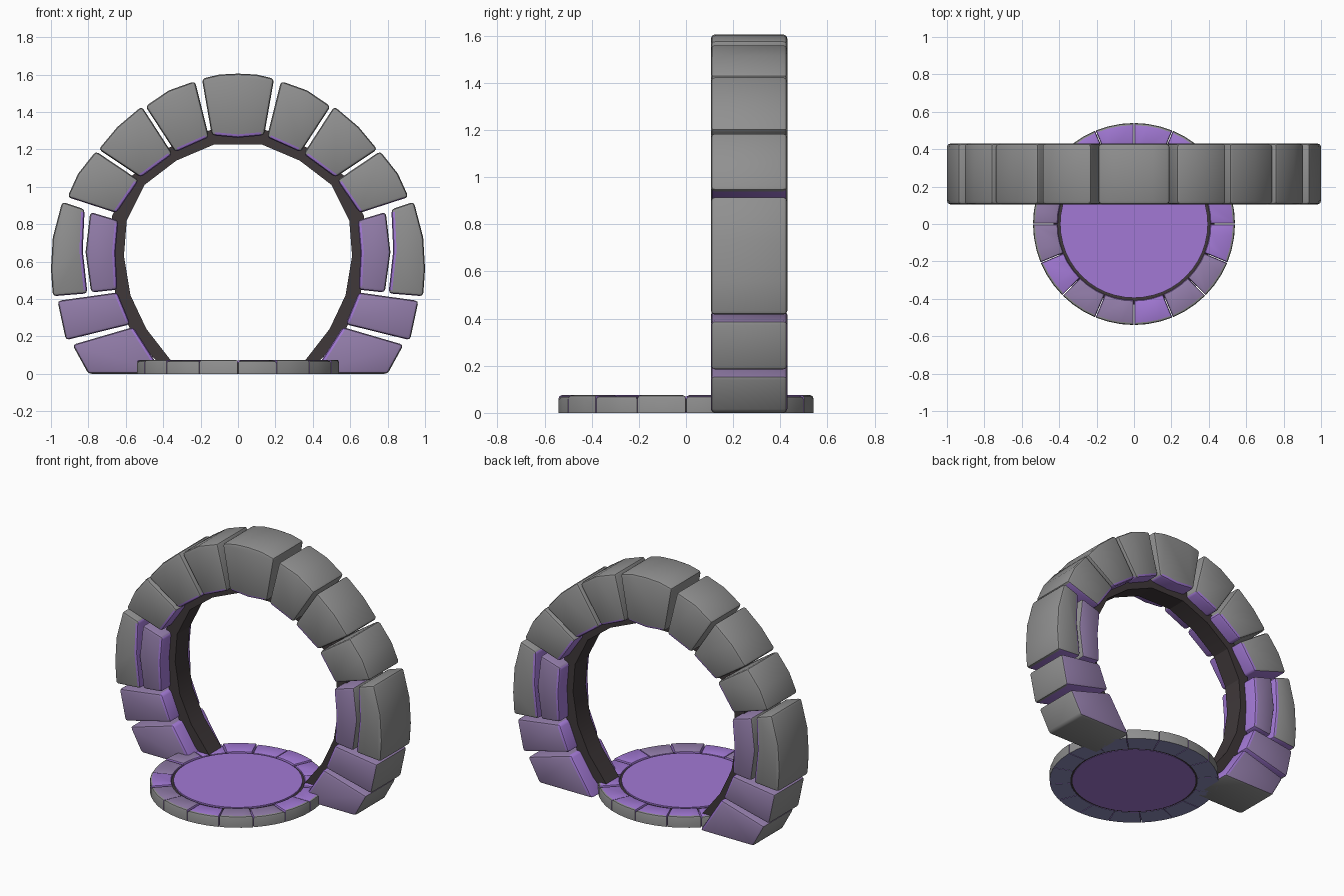
import bpy, bmesh, math
from mathutils import Vector

if "Cube" in bpy.data.objects:
    bpy.data.objects.remove(bpy.data.objects["Cube"])


def material(name, col):
    m = bpy.data.materials.new(name)
    m.diffuse_color = (*col, 1)
    m.use_nodes = True
    m.node_tree.nodes["Principled BSDF"].inputs["Base Color"].default_value = m.diffuse_color
    return m


GREY, MAUVE, PURPLE, DARK, BLUE = range(5)
MATS = [material("stone grey", (0.28, 0.28, 0.28)),
        material("glowing mauve", (0.29, 0.205, 0.40)),
        material("glow purple", (0.36, 0.19, 0.66)),
        material("dark core", (0.05, 0.04, 0.042)),
        material("underside blue", (0.27, 0.27, 0.50))]
C = Vector((0, 0, 0.62))      # centre of the arch
Y0, Y1 = 0.105, 0.43          # arch depth


def finish(name, bm, rule, angle=40):
    bmesh.ops.recalc_face_normals(bm, faces=bm.faces)
    bm.normal_update()
    for f in bm.faces:
        f.material_index = rule(f.normal, f.calc_center_median())
    me = bpy.data.meshes.new(name)
    bm.to_mesh(me)
    bm.free()
    for m in MATS:
        me.materials.append(m)
    ob = bpy.data.objects.new(name, me)
    bpy.context.collection.objects.link(ob)
    bpy.ops.object.select_all(action='DESELECT')
    ob.select_set(True)
    bpy.context.view_layer.objects.active = ob
    bpy.ops.object.shade_smooth_by_angle(angle=math.radians(angle))
    return ob


def prism(points, offset):
    """Closed prism from a 3D outline pushed along an offset."""
    bm = bmesh.new()
    a = [bm.verts.new(p) for p in points]
    b = [bm.verts.new(Vector(p) + Vector(offset)) for p in points]
    bm.faces.new(a)
    bm.faces.new(b[::-1])
    n = len(a)
    for i in range(n):
        bm.faces.new((a[i], b[i], b[(i + 1) % n], a[(i + 1) % n]))
    bmesh.ops.recalc_face_normals(bm, faces=bm.faces)
    return bm


def bevel(bm, width, seg=2):
    bm.normal_update()
    edges = [e for e in bm.edges if e.calc_face_angle(0) > 0.5]
    bmesh.ops.bevel(bm, geom=edges, offset=width, segments=seg, profile=0.5,
                    affect='EDGES', clamp_overlap=True)


def stone(name, profile, low):
    def rule(n, c):
        inward = (C - Vector((c.x, 0, c.z))).normalized()
        d = n.dot(inward)
        if d > 0.35:
            return PURPLE
        if low:
            if d < -0.5:
                return GREY
            return PURPLE if n.z < -0.5 else MAUVE
        if n.z < -0.45 and c.z < 1.1 and d > -0.2:
            return PURPLE
        return GREY
    bm = prism([(x, Y0, z) for x, z in profile], (0, Y1 - Y0, 0))
    bevel(bm, 0.018)
    finish(name, bm, rule)


# keystone at the top of the arch
stone("keystone", [(-0.14, 1.275), (0, 1.262), (0.14, 1.275), (0.193, 1.578),
                   (0.1, 1.6), (0, 1.605), (-0.1, 1.6), (-0.193, 1.578)], False)

# arch stones for the right side, mirrored to the left
STONES = [
    ("shoulder_stone", False, [(0.155, 1.265), (0.335, 1.185), (0.495, 1.43),
                               (0.37, 1.515), (0.23, 1.565)]),
    ("upper_stone", False, [(0.35, 1.175), (0.52, 1.05), (0.745, 1.20),
                            (0.645, 1.32), (0.515, 1.43)]),
    ("side_stone", False, [(0.53, 1.035), (0.65, 0.86), (0.912, 0.945),
                           (0.855, 1.07), (0.76, 1.19)]),
    ("outer_side_stone", False, [(0.805, 0.43), (0.99, 0.415), (1.0, 0.56),
                                 (0.99, 0.73), (0.94, 0.92), (0.82, 0.88),
                                 (0.83, 0.66)]),
    ("inner_side_stone", True, [(0.645, 0.45), (0.785, 0.435), (0.815, 0.65),
                                (0.79, 0.865), (0.64, 0.82), (0.655, 0.65)]),
    ("lower_stone", True, [(0.575, 0.265), (0.92, 0.18), (0.965, 0.39),
                           (0.645, 0.435)]),
    ("foot_stone", True, [(0.40, 0.0), (0.80, 0.0), (0.885, 0.155),
                          (0.56, 0.25)]),
]
for side, s in (("right", 1), ("left", -1)):
    for name, low, prof in STONES:
        stone(side + "_" + name, [(s * x, z) for x, z in prof], low)

# dark band running round the inside of the arch
half = [(0.13, 1.225), (0.33, 1.14), (0.50, 1.01), (0.595, 0.82),
        (0.61, 0.63), (0.575, 0.42), (0.49, 0.24), (0.35, 0.06)]
inner = [(-x, z) for x, z in half[::-1]] + half
outer = [(x * 1.13, max(0.03, C.z + (z - C.z) * 1.13)) for x, z in inner]
bm = bmesh.new()
rings = []
for (xi, zi), (xo, zo) in zip(inner, outer):
    rings.append([bm.verts.new(p) for p in ((xi, 0.20, zi), (xi, 0.335, zi),
                                            (xo, 0.335, zo), (xo, 0.20, zo))])
for a, b in zip(rings, rings[1:]):
    for k in range(4):
        bm.faces.new((a[k], a[(k + 1) % 4], b[(k + 1) % 4], b[k]))
bm.faces.new(rings[0])
bm.faces.new(rings[-1])
finish("inner_band", bm, lambda n, c: DARK, 20)


def circle(r, z, n=48):
    return [(r * math.cos(2 * math.pi * i / n), r * math.sin(2 * math.pi * i / n), z)
            for i in range(n)]


# round base: dark groove bed and purple plate
finish("groove_bed", prism(circle(0.43, 0.003), (0, 0, 0.057)), lambda n, c: DARK)
bm = prism(circle(0.395, 0.0), (0, 0, 0.07))
finish("base_plate", bm, lambda n, c: PURPLE)

# ring of stones round the base plate
N = 16
for i in range(N):
    mid = 2 * math.pi * (i + 0.5) / N
    h = math.pi / N - 0.004
    angs = [mid + h * t for t in (-1, -0.33, 0.33, 1)]
    prof = [(0.54 * math.cos(a), 0.54 * math.sin(a), 0) for a in angs]
    prof += [(0.408 * math.cos(a), 0.408 * math.sin(a), 0) for a in angs[::-1]]
    bm = prism(prof, (0, 0, 0.07 + 0.005 * (i % 2)))
    bm.normal_update()
    top = [e for e in bm.edges if min(v.co.z for v in e.verts) > 0.05]
    bmesh.ops.bevel(bm, geom=top, offset=0.012, segments=2, profile=0.5,
                    affect='EDGES', clamp_overlap=True)

    def rule(n, c, i=i):
        out = n.dot(Vector((c.x, c.y, 0)).normalized())
        if n.z < -0.6:
            return BLUE
        if out > 0.3:
            return GREY
        if n.z > 0.9:
            return PURPLE if i % 3 == 0 or c.y > 0.1 else MAUVE
        return PURPLE
    finish("rim_stone_%02d" % (i + 1), bm, rule)
